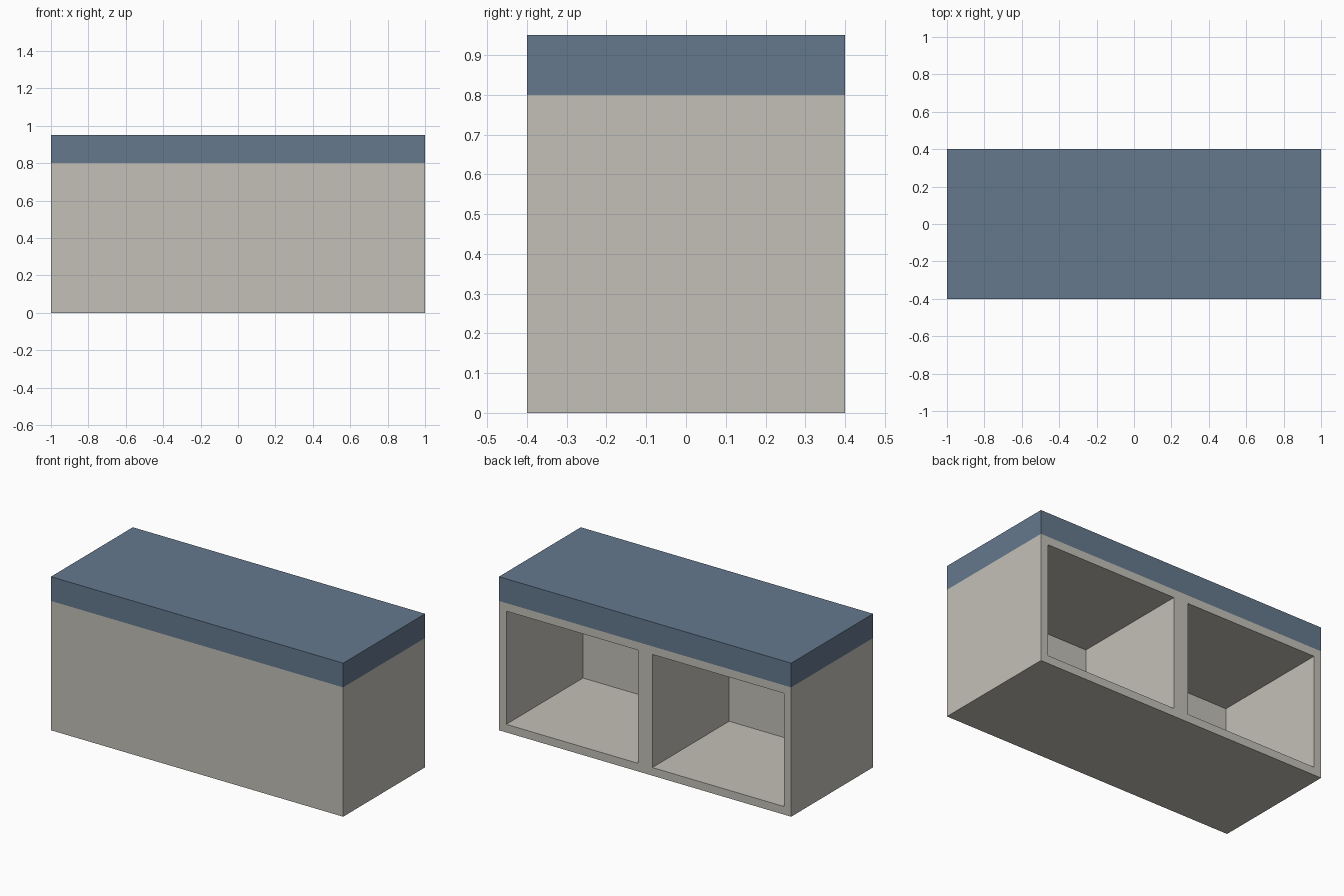
import bpy
import bmesh
from mathutils import Matrix

cube = bpy.data.objects.get("Cube")
if cube:
    bpy.data.objects.remove(cube, do_unlink=True)

WIDTH, DEPTH = 2.0, 0.8
BODY_HEIGHT, CUSHION_HEIGHT = 0.8, 0.15
PANEL = 0.05  # board thickness


def make_material(name, rgb):
    mat = bpy.data.materials.new(name)
    mat.use_nodes = True
    mat.diffuse_color = (*rgb, 1)
    mat.node_tree.nodes["Principled BSDF"].inputs["Base Color"].default_value = (*rgb, 1)
    return mat


def box(height, base):
    """Full-footprint block standing on the given height."""
    bm = bmesh.new()
    bmesh.ops.create_cube(bm, size=1, matrix=Matrix.Translation((0, 0, base + height / 2))
                          @ Matrix.Diagonal((WIDTH, DEPTH, height, 1)))
    return bm


def finish(bm, name, mat):
    bmesh.ops.recalc_face_normals(bm, faces=bm.faces)
    mesh = bpy.data.meshes.new(name)
    bm.to_mesh(mesh)
    bm.free()
    mesh.materials.append(mat)
    obj = bpy.data.objects.new(name, mesh)
    bpy.context.collection.objects.link(obj)
    return obj


cream = make_material("warm_grey_paint", (0.55, 0.53, 0.48))
blue = make_material("slate_blue_fabric", (0.13, 0.19, 0.27))

# Cabinet: split in two, then inset and push in the back faces as open cubbies
bm = box(BODY_HEIGHT, 0)
bmesh.ops.bisect_plane(bm, geom=bm.verts[:] + bm.edges[:] + bm.faces[:],
                       plane_co=(0, 0, 0), plane_no=(1, 0, 0))
bm.normal_update()
backs = [f for f in bm.faces if f.normal.y > 0.9]
bmesh.ops.inset_individual(bm, faces=backs, thickness=PANEL, use_even_offset=True)
cubbies = bmesh.ops.extrude_discrete_faces(bm, faces=backs)["faces"]
bmesh.ops.translate(bm, verts=[v for f in cubbies for v in f.verts],
                    vec=(0, PANEL - DEPTH, 0))
finish(bm, "storage_cabinet", cream)

# Seat cushion
finish(box(CUSHION_HEIGHT, BODY_HEIGHT), "seat_cushion", blue)
